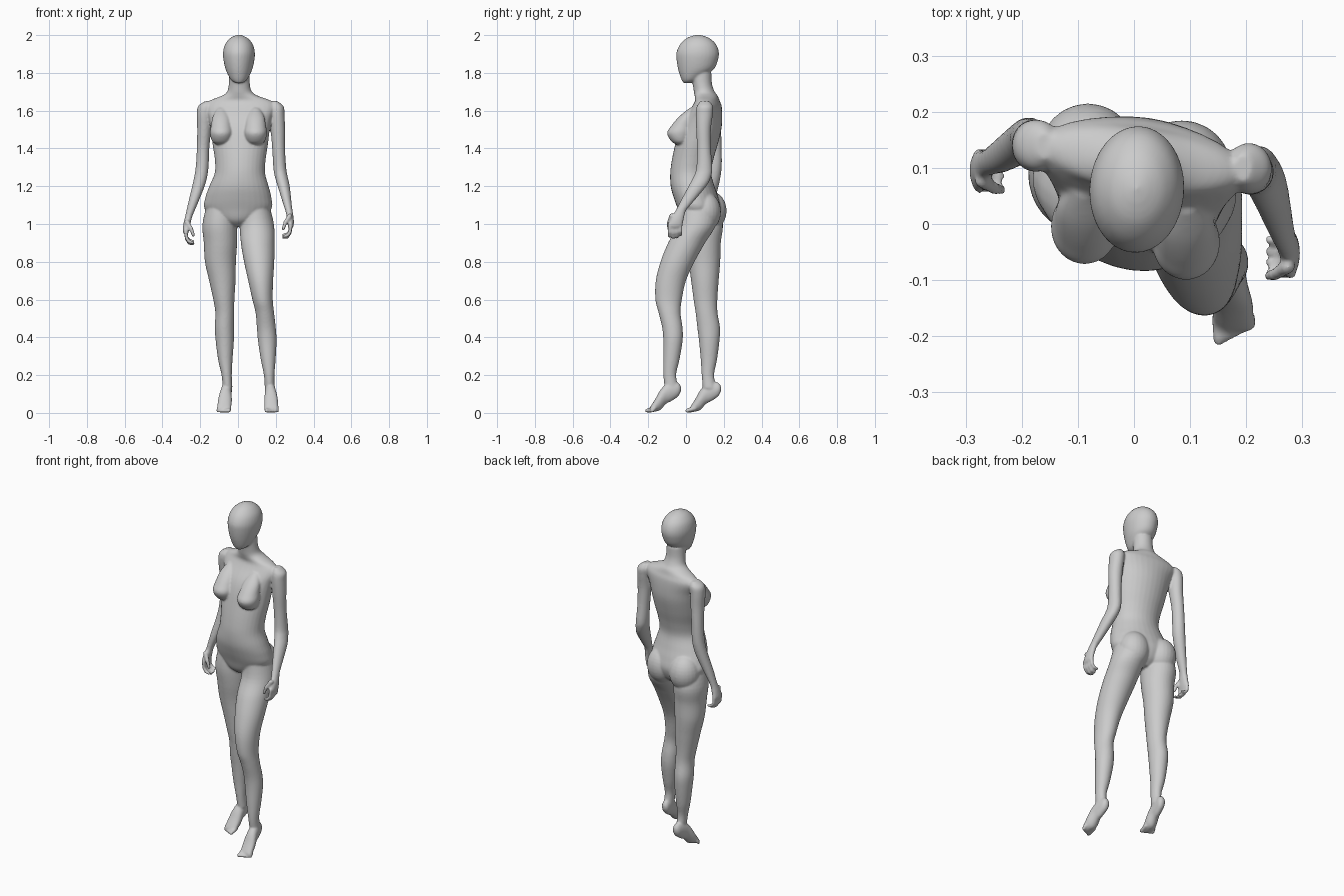
import bpy, bmesh, math
from mathutils import Vector, Matrix

bm = bmesh.new()


def spline(a, b, c, d, t):
    return 0.5 * (2*b + (c - a)*t + (2*a - 5*b + 4*c - d)*t*t + (3*b - a - 3*c + d)*t**3)


def loft(rows, yaw=0.0, upright=False, n=32, steps=5):
    """Skin elliptical sections (x, y, z, half width, half depth) into a closed volume."""
    rows = [rows[0]] + list(rows) + [rows[-1]]
    dense = []
    for i in range(1, len(rows) - 2):
        for s in range(steps):
            dense.append([spline(*v, s/steps) for v in zip(*rows[i-1:i+3])])
    dense.append(rows[-1])
    cy, sy = math.cos(math.radians(yaw)), math.sin(math.radians(yaw))
    rings = []
    for x, y, z, a, b in dense:
        ring = []
        for k in range(n):
            t = 2*math.pi*k/n
            u, v = max(a, .002)*math.cos(t), max(b, .002)*math.sin(t)
            p = (x + u, y, z + v) if upright else (x + u*cy - v*sy, y + u*sy + v*cy, z)
            ring.append(bm.verts.new(p))
        rings.append(ring)
    for r0, r1 in zip(rings, rings[1:]):
        for k in range(n):
            bm.faces.new((r0[k], r0[(k+1) % n], r1[(k+1) % n], r1[k]))
    bm.faces.new(rings[0][::-1])
    bm.faces.new(rings[-1])


def ball(c, r):
    m = Matrix.Translation(c) @ Matrix.Diagonal((*r, 1))
    bmesh.ops.create_uvsphere(bm, u_segments=24, v_segments=16, radius=1, matrix=m)


def beads(pts, r0, r1, steps=6):
    """Tapered finger or toe made of overlapping spheres."""
    total = (len(pts) - 1) * steps
    for i in range(total + 1):
        k = min(i // steps, len(pts) - 2)
        p = Vector(pts[k]).lerp(Vector(pts[k+1]), i/steps - k)
        r = r0 + (r1 - r0)*i/total
        bmesh.ops.create_icosphere(bm, subdivisions=2, radius=r, matrix=Matrix.Translation(p))


# torso and neck
loft([(0, .07, .985, .04, .05), (0, .07, 1.02, .11, .09), (0, .07, 1.08, .178, .112),
      (.002, .053, 1.14, .176, .117), (.005, .035, 1.2, .158, .115), (.01, .025, 1.27, .134, .108),
      (.012, .035, 1.34, .135, .109), (.012, .055, 1.42, .147, .112), (.012, .075, 1.5, .157, .111),
      (.012, .09, 1.56, .168, .1), (.012, .11, 1.62, .188, .076), (.012, .113, 1.652, .165, .062),
      (.01, .107, 1.678, .098, .06), (.008, .097, 1.7, .066, .055), (.007, .087, 1.74, .056, .051),
      (.006, .08, 1.8, .054, .055)], yaw=-8)

# head
loft([(.005, .0, 1.745, .012, .012), (.005, .018, 1.757, .036, .038), (.005, .032, 1.78, .053, .062),
      (.005, .053, 1.82, .071, .095), (.005, .06, 1.87, .082, .11), (.005, .062, 1.91, .084, .112),
      (.005, .064, 1.95, .074, .096), (.005, .064, 1.98, .051, .066), (.005, .064, 1.995, .026, .034),
      (.005, .064, 2.002, .004, .004)], yaw=-3)

# breasts and buttocks
for x, dy in ((-.088, .028), (.093, 0)):
    loft([(x, -.025 + dy, 1.418, .015, .015), (x, -.03 + dy, 1.435, .047, .045),
          (x, -.034 + dy, 1.48, .06, .066), (x, -.02 + dy, 1.52, .055, .058),
          (x, .005 + dy, 1.57, .045, .04), (x, .04 + dy, 1.615, .02, .02)])
ball((-.082, .125, 1.07), (.088, .09, .105))
ball((.085, .1, 1.065), (.088, .085, .105))

# legs
loft([(-.09, .08, 1.12, .07, .085), (-.097, .09, 1.0, .091, .105), (-.093, .09, .9, .088, .094),
      (-.093, .097, .8, .082, .084), (-.083, .1, .7, .07, .073), (-.075, .103, .6, .056, .063),
      (-.07, .109, .53, .05, .058), (-.072, .12, .45, .051, .06), (-.07, .123, .38, .048, .054),
      (-.067, .121, .28, .038, .043), (-.06, .116, .2, .027, .033), (-.055, .125, .13, .026, .036)])
loft([(.09, .06, 1.12, .07, .085), (.1, .058, 1.0, .09, .1), (.104, .003, .9, .089, .098),
      (.112, -.045, .8, .08, .09), (.12, -.08, .7, .066, .08), (.13, -.092, .6, .054, .07),
      (.142, -.087, .53, .049, .058), (.15, -.072, .45, .05, .054), (.155, -.069, .38, .049, .051),
      (.16, -.078, .28, .039, .043), (.165, -.086, .2, .028, .034), (.168, -.076, .13, .026, .037)])

# raised feet with toes: distance from heel, height, half width, half height
FOOT = [(0, .128, .01, .012), (.015, .124, .022, .036), (.05, .115, .027, .052), (.08, .1, .03, .053),
        (.11, .068, .036, .053), (.135, .042, .037, .035), (.158, .022, .035, .018), (.165, .018, .03, .01)]
for side, hx, hy, slope in ((-1, -.053, .186, -.14), (1, .166, -.026, .08)):
    loft([(hx + slope*d, hy - d, z, a, b) for d, z, a, b in FOOT], upright=True)
    for i in range(5):
        x = hx + slope*.16 + side*(i - 2)*.0145
        tip = .18 - .0065*i
        r = .0115 - .001*min(i, 3)
        beads([(x, hy - .14, .024), (x + slope*.02, hy - tip, r)], r + .001, r)

# arms
loft([(-.16, .14, 1.65, .015, .025), (-.17, .14, 1.625, .04, .044), (-.178, .14, 1.58, .04, .046),
      (-.179, .145, 1.5, .037, .041), (-.185, .153, 1.4, .033, .036), (-.19, .153, 1.3, .034, .036),
      (-.204, .142, 1.22, .034, .035), (-.235, .122, 1.12, .027, .03), (-.261, .109, 1.04, .019, .024),
      (-.27, .1, 1.0, .019, .032), (-.276, .095, .965, .017, .038), (-.275, .095, .948, .011, .034)])
loft([(.195, .1, 1.65, .015, .025), (.203, .1, 1.622, .039, .043), (.207, .097, 1.58, .039, .045),
      (.211, .093, 1.5, .038, .039), (.215, .095, 1.4, .034, .037), (.221, .097, 1.3, .034, .042),
      (.228, .088, 1.255, .034, .046), (.242, .06, 1.2, .032, .047), (.263, -.008, 1.1, .022, .032),
      (.27, -.028, 1.07, .019, .028), (.277, -.045, 1.03, .018, .034), (.279, -.056, .995, .016, .038),
      (.277, -.06, .978, .011, .034)])

# curled fingers and thumbs
for side, x, y, z in ((-1, -.276, .095, .955), (1, .279, -.058, .988)):
    for i in range(4):
        fy = y + (i - 1.5)*.02
        drop = (.052, .06, .057, .045)[i]
        beads([(x, fy, z + .01), (x - side*.003, fy, z - drop*.55),
               (x - side*.018, fy, z - drop*.95), (x - side*.038, fy, z - drop)], .0105, .0085)
    beads([(x - side*.005, y - .018, z + .055), (x - side*.028, y - .032, z + .02),
           (x - side*.04, y - .034, z - .015)], .014, .009)

bmesh.ops.recalc_face_normals(bm, faces=bm.faces[:])
mesh = bpy.data.meshes.new("standing_figure")
bm.to_mesh(mesh)
bm.free()
figure = bpy.data.objects.new("standing_figure", mesh)
bpy.context.collection.objects.link(figure)

# fuse the parts into one smooth skin
fuse = figure.modifiers.new("fuse", 'REMESH')
fuse.mode = 'VOXEL'
fuse.voxel_size = .0055
fuse.use_smooth_shade = True
soften = figure.modifiers.new("soften", 'SMOOTH')
soften.factor = .5
soften.iterations = 6
